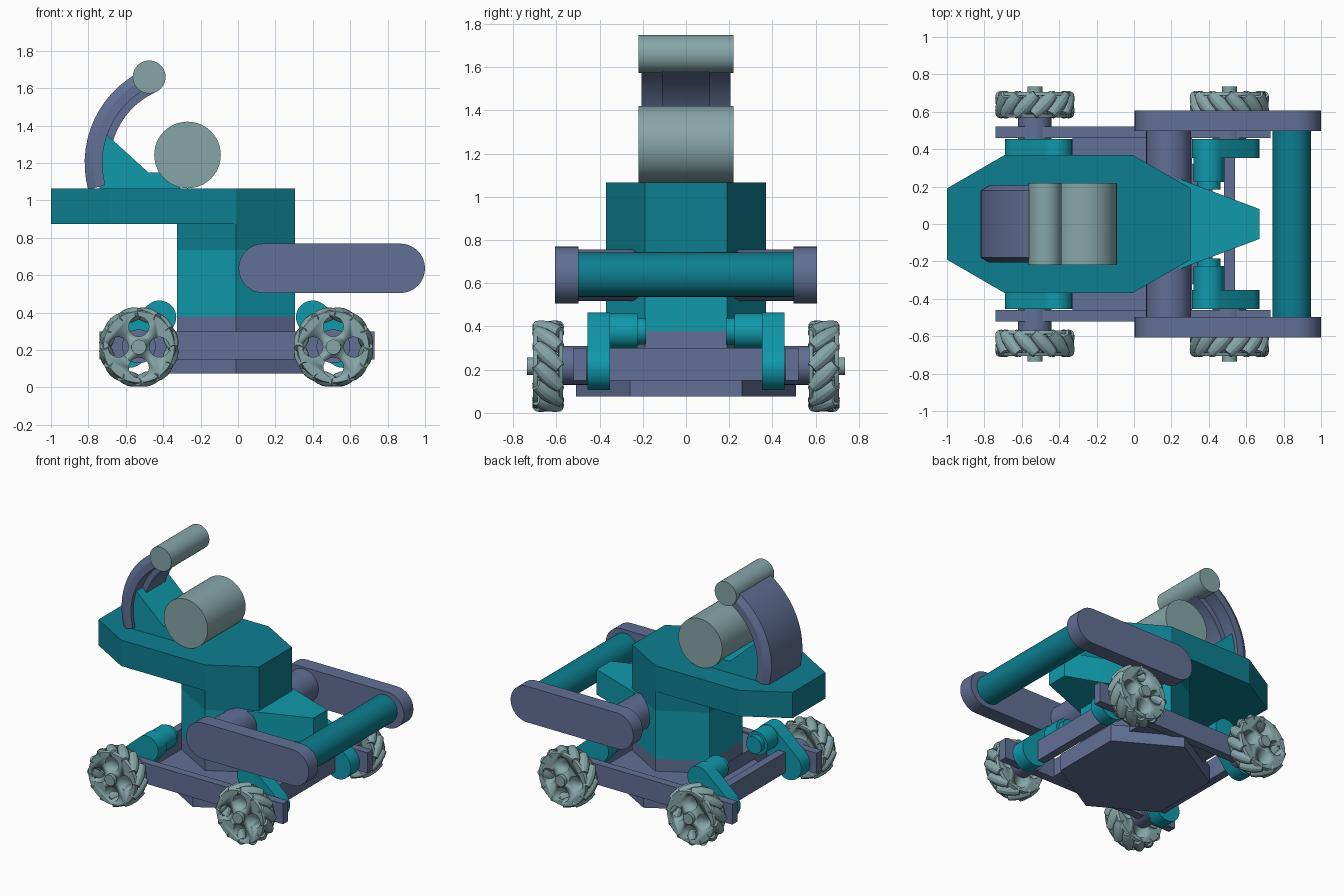
import bpy, bmesh, math
from mathutils import Matrix, Vector

if "Cube" in bpy.data.objects:
    bpy.data.objects.remove(bpy.data.objects["Cube"])

CX = -0.01          # chassis symmetry plane in x


def material(name, rgb):
    m = bpy.data.materials.new(name)
    m.diffuse_color = (*rgb, 1)
    m.use_nodes = True
    m.node_tree.nodes["Principled BSDF"].inputs["Base Color"].default_value = m.diffuse_color
    return m


PURPLE = material("slate_purple", (0.12, 0.16, 0.30))
DARK = material("dark_teal", (0.004, 0.21, 0.28))
BRIGHT = material("bright_teal", (0.005, 0.32, 0.41))
GREY = material("grey_teal", (0.24, 0.38, 0.39))


def finish(name, bm, mat):
    bmesh.ops.recalc_face_normals(bm, faces=bm.faces)
    for f in bm.faces:
        f.smooth = True
    for e in bm.edges:
        e.smooth = len(e.link_faces) == 2 and e.calc_face_angle() < 0.5
    me = bpy.data.meshes.new(name)
    bm.to_mesh(me)
    bm.free()
    me.materials.append(mat)
    ob = bpy.data.objects.new(name, me)
    bpy.context.collection.objects.link(ob)
    return ob


def add_prism(bm, pts, lo, hi, axis):
    def put(p, w):
        return bm.verts.new((p[0], p[1], w) if axis == 'z' else (p[0], w, p[1]))
    a = [put(p, lo) for p in pts]
    b = [put(p, hi) for p in pts]
    n = len(pts)
    bm.faces.new(a)
    bm.faces.new(b[::-1])
    for i in range(n):
        j = (i + 1) % n
        bm.faces.new((a[i], a[j], b[j], b[i]))


def prism(name, pts, lo, hi, axis, mat):
    bm = bmesh.new()
    add_prism(bm, pts, lo, hi, axis)
    return finish(name, bm, mat)


def rect(x0, x1, y0, y1):
    return [(x0, y0), (x1, y0), (x1, y1), (x0, y1)]


def circle(x, z, r, n=40):
    return [(x + r * math.cos(2 * math.pi * i / n), z + r * math.sin(2 * math.pi * i / n)) for i in range(n)]


def capsule(x0, z0, r0, x1, z1, r1, n=16):
    # rounded link between two circles
    d = math.atan2(z1 - z0, x1 - x0)
    k = math.acos((r0 - r1) / math.hypot(x1 - x0, z1 - z0))
    out = []
    for x, z, r, a, b in ((x1, z1, r1, -k, k), (x0, z0, r0, k, 2 * math.pi - k)):
        for i in range(n + 1):
            t = d + a + (b - a) * i / n
            out.append((x + r * math.cos(t), z + r * math.sin(t)))
    return out


def hexagon(hx, hy, tip):
    return [(CX - hx, -hy), (CX, -tip), (CX + hx, -hy), (CX + hx, hy), (CX, tip), (CX - hx, hy)]


def add_lathe(bm, prof, n, mtx):
    # profile of (position, radius) turned about local y
    rings = [[bm.verts.new(mtx @ Vector((r * math.cos(2 * math.pi * i / n), y, r * math.sin(2 * math.pi * i / n))))
              for i in range(n)] for y, r in prof]
    for a, b in zip(rings, rings[1:]):
        for i in range(n):
            j = (i + 1) % n
            bm.faces.new((a[i], a[j], b[j], b[i]))
    bm.faces.new(rings[0])
    bm.faces.new(rings[-1])


# chassis and column
prism("base_plate", hexagon(0.43, 0.26, 0.51), 0.075, 0.2, 'z', PURPLE)
prism("chassis_deck", rect(-0.33, 0.31, -0.47, 0.47), 0.16, 0.29, 'z', PURPLE)
prism("column_foot", hexagon(0.315, 0.19, 0.37), 0.15, 0.38, 'z', PURPLE)
prism("column", hexagon(0.315, 0.19, 0.37), 0.38, 0.735, 'z', BRIGHT)
prism("column_cap", hexagon(0.315, 0.19, 0.37), 0.735, 0.88, 'z', DARK)
head = [(-1, -0.19), (-0.69, -0.37), (CX, -0.37), (0.305, -0.19)]
prism("head_platform", head + [(x, -y) for x, y in head[::-1]], 0.875, 1.065, 'z', DARK)
nose = [(0.1, -0.29), (0.22, -0.25), (0.67, -0.08)]
prism("nose_wedge", nose + [(x, -y) for x, y in nose[::-1]], 0.56, 0.745, 'z', BRIGHT)

# rails and cross bars
for s in (-1, 1):
    y0, y1 = sorted((s * 0.46, s * 0.52))
    prism("side_rail", rect(-0.74, 0.73, 0.15, 0.30), y0, y1, 'y', PURPLE)
    x = CX + s * 0.52
    prism("cross_bar", rect(x - 0.03, x + 0.03, 0.15, 0.30), -0.47, 0.47, 'y', PURPLE)

# lifting arms, shoulder and front bar
for s in (-1, 1):
    y0, y1 = sorted((s * 0.497, s * 0.607))
    prism("lift_arm", capsule(0.135, 0.637, 0.132, 0.868, 0.637, 0.132), y0, y1, 'y', PURPLE)
prism("shoulder_shaft", circle(0.185, 0.637, 0.12), -0.5, 0.5, 'y', PURPLE)
prism("front_bar", circle(0.843, 0.64, 0.103), -0.5, 0.5, 'y', DARK)

# wheel drum with four lightening holes
bm = bmesh.new()
add_lathe(bm, [(-0.069, 0.19), (-0.05, 0.197), (-0.048, 0.155), (0.048, 0.155), (0.05, 0.197), (0.069, 0.19)],
          40, Matrix.Identity(4))
drum = finish("wheel_drum_source", bm, GREY)
bm = bmesh.new()
for i in range(4):
    a = i * math.pi / 2
    add_prism(bm, circle(0.11 * math.cos(a), 0.11 * math.sin(a), 0.054, 20), -0.2, 0.2, 'y')
cutter = finish("hole_cutter", bm, GREY)
cutter.hide_render = True
mod = drum.modifiers.new("holes", 'BOOLEAN')
mod.object = cutter
mod.solver = 'EXACT'
drum_mesh = bpy.data.meshes.new_from_object(drum.evaluated_get(bpy.context.evaluated_depsgraph_get()))
bpy.data.objects.remove(drum)
bpy.data.objects.remove(cutter)

# wheels, rollers, axles, motors
ZW = 0.216
barrel = [(-0.078, 0.026), (-0.045, 0.035), (0, 0.04), (0.045, 0.035), (0.078, 0.026)]
for sx in (-1, 1):
    for sy in (-1, 1):
        x, y = CX + sx * 0.52, sy * 0.638
        wheel = bpy.data.objects.new("wheel_drum", drum_mesh)
        wheel.location = (x, y, ZW)
        bpy.context.collection.objects.link(wheel)

        bm = bmesh.new()
        for i in range(12):
            m = (Matrix.Translation((x, y, ZW)) @ Matrix.Rotation(2 * math.pi * (i + 0.5) / 12, 4, 'Y')
                 @ Matrix.Translation((0, 0, 0.176)) @ Matrix.Rotation(sx * sy * math.pi / 4, 4, 'Z'))
            add_lathe(bm, barrel, 12, m)
        finish("wheel_rollers", bm, GREY)

        def span(a, b):
            return sorted((sy * a, sy * b))
        prism("wheel_hub", circle(x, ZW, 0.04, 24), *span(0.56, 0.735), 'y', GREY)
        prism("axle", circle(x, 0.22, 0.09), *span(0.44, 0.572), 'y', PURPLE)
        mx = CX + sx * 0.41
        prism("motor_plate", capsule(mx, 0.375, 0.09, CX + sx * 0.575, 0.21, 0.105),
              *span(0.352, 0.455), 'y', BRIGHT)
        prism("motor", circle(mx, 0.378, 0.083), *span(0.225, 0.36), 'y', BRIGHT)
        prism("motor_cap", circle(mx, 0.378, 0.062), *span(0.185, 0.23), 'y', BRIGHT)

# drums on the head
prism("large_drum", circle(-0.27, 1.243, 0.178, 48), -0.22, 0.22, 'y', GREY)
prism("small_drum", circle(-0.475, 1.66, 0.088), -0.22, 0.22, 'y', GREY)
prism("arch_gusset", [(-0.74, 1.06), (-0.3, 1.06), (-0.42, 1.15), (-0.48, 1.15), (-0.705, 1.355), (-0.74, 1.3)],
      -0.18, 0.18, 'y', BRIGHT)

# curved arch swept around the large drum
half = [(0.55, 0.18), (0.505, 0.207), (0.455, 0.207), (0.455, 0.11), (0.415, 0.11)]
section = half + [(r, -w) for r, w in half[::-1]]
bm = bmesh.new()
rings = []
for i in range(15):
    a = math.radians(195 - i * (195 - 115) / 14)
    rings.append([bm.verts.new((-0.27 + r * math.cos(a), w, 1.2 + r * math.sin(a))) for r, w in section])
for a, b in zip(rings, rings[1:]):
    for i in range(len(section)):
        j = (i + 1) % len(section)
        bm.faces.new((a[i], a[j], b[j], b[i]))
bm.faces.new(rings[0])
bm.faces.new(rings[-1])
finish("curved_arch", bm, PURPLE)
